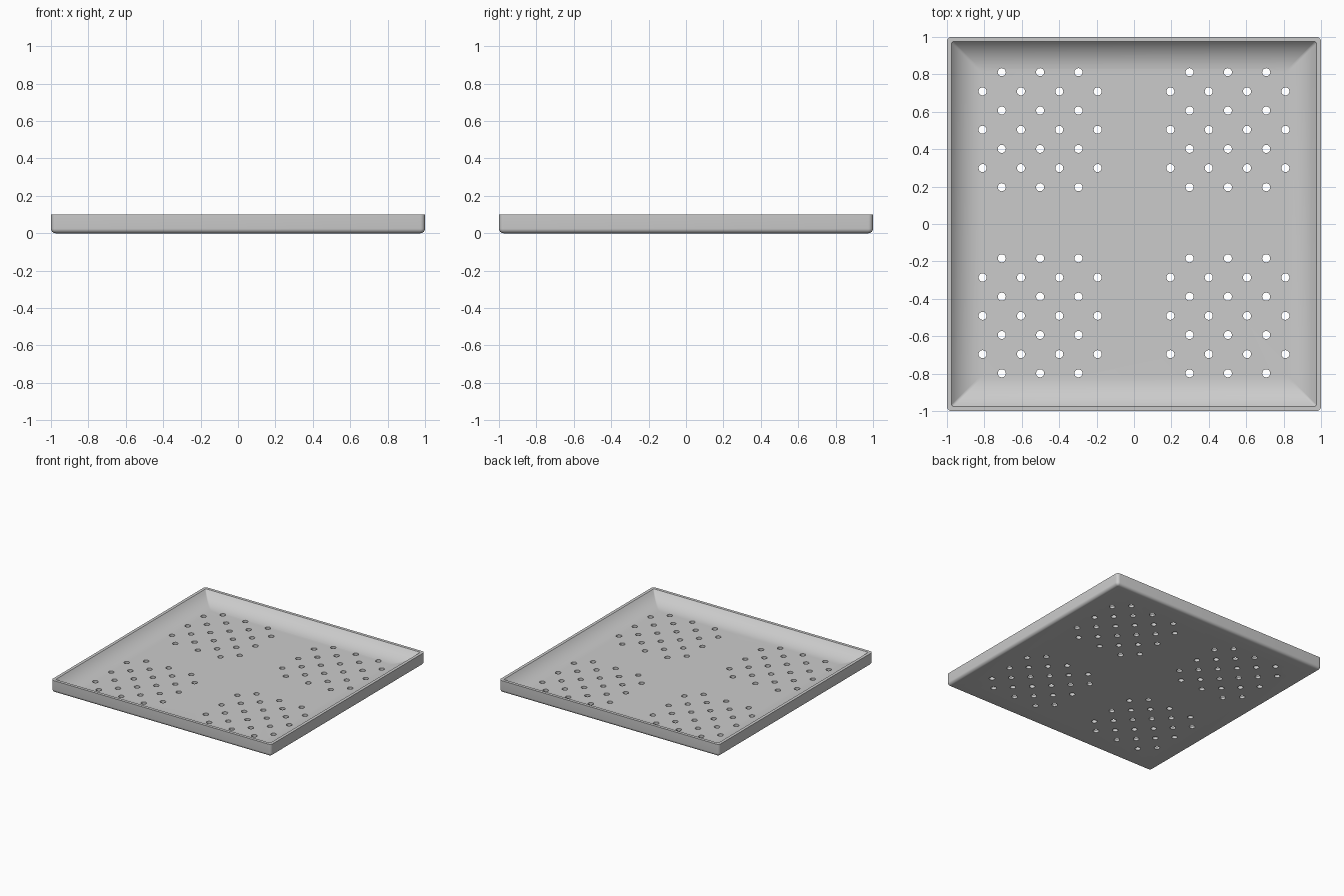
import bpy, bmesh
from math import sin, cos, pi, sqrt, asin
from mathutils import Matrix

if "Cube" in bpy.data.objects:
    bpy.data.objects.remove(bpy.data.objects["Cube"])

HEIGHT, FLOOR, RIM = 0.1, 0.02, 0.975
EDGE, COVE = 0.025, 0.2          # outer rounding, inner cove radius


def make_object(name, bm):
    mesh = bpy.data.meshes.new(name)
    bm.normal_update()
    bm.to_mesh(mesh)
    bm.free()
    obj = bpy.data.objects.new(name, mesh)
    bpy.context.collection.objects.link(obj)
    return obj


def ring(bm, half, radius, z, steps=6):
    """Square loop with rounded corners."""
    verts = []
    for corner, (sx, sy) in enumerate([(1, 1), (-1, 1), (-1, -1), (1, -1)]):
        for i in range(steps + 1):
            a = (corner + i / steps) * pi / 2
            verts.append(bm.verts.new((sx * (half - radius) + radius * cos(a),
                                       sy * (half - radius) + radius * sin(a), z)))
    return verts


# Section from the underside, over the rim and down the cove: half size, corner radius, z
section = []
for i in range(7):
    a = i / 6 * pi / 2
    section.append((1 - EDGE + EDGE * sin(a), 0.002 + (EDGE - 0.002) * sin(a),
                    EDGE - EDGE * cos(a)))
section.append((1, EDGE, HEIGHT))
depth = HEIGHT - FLOOR
run = sqrt(COVE ** 2 - (COVE - depth) ** 2)
top_angle = asin(run / COVE)
for i in range(13):
    a = top_angle * (1 - i / 12)
    section.append((RIM - run + COVE * sin(a), 0.01, FLOOR + COVE * (1 - cos(a))))

# Tray shell
bm = bmesh.new()
loops = [ring(bm, *s) for s in section]
for low, high in zip(loops, loops[1:]):
    for i in range(len(low)):
        j = (i + 1) % len(low)
        bm.faces.new((low[i], low[j], high[j], high[i]))
bm.faces.new(loops[0][::-1])
bm.faces.new(loops[-1])
tray = make_object("tray", bm)

# Drain holes: one staggered group repeated in each quarter
PITCH = 0.205
group = [(c * PITCH - 1.5 * PITCH, r * PITCH - PITCH) for c in range(4) for r in range(3)]
group += [(c * PITCH - PITCH, r * PITCH - 1.5 * PITCH) for c in range(3) for r in range(4)]
bm = bmesh.new()
for cx in (-0.502, 0.502):
    for cy in (-0.491, 0.504):
        for x, y in group:
            bmesh.ops.create_cone(bm, cap_ends=True, segments=20, radius1=0.0215,
                                  radius2=0.0215, depth=0.2,
                                  matrix=Matrix.Translation((cx + x, cy + y, 0)))
cutter = make_object("hole_cutter", bm)
cutter.hide_render = True

bpy.context.view_layer.objects.active = tray
tray.select_set(True)
cut = tray.modifiers.new("drain_holes", 'BOOLEAN')
cut.operation = 'DIFFERENCE'
cut.solver = 'EXACT'
cut.object = cutter
bpy.ops.object.modifier_apply(modifier=cut.name)
bpy.data.objects.remove(cutter)

# Plain grey finish
grey = bpy.data.materials.new("light_grey")
grey.use_nodes = True
colour = (0.6, 0.6, 0.6, 1)
grey.diffuse_color = colour
grey.node_tree.nodes["Principled BSDF"].inputs["Base Color"].default_value = colour
tray.data.materials.clear()
tray.data.materials.append(grey)
bpy.ops.object.shade_smooth_by_angle()
